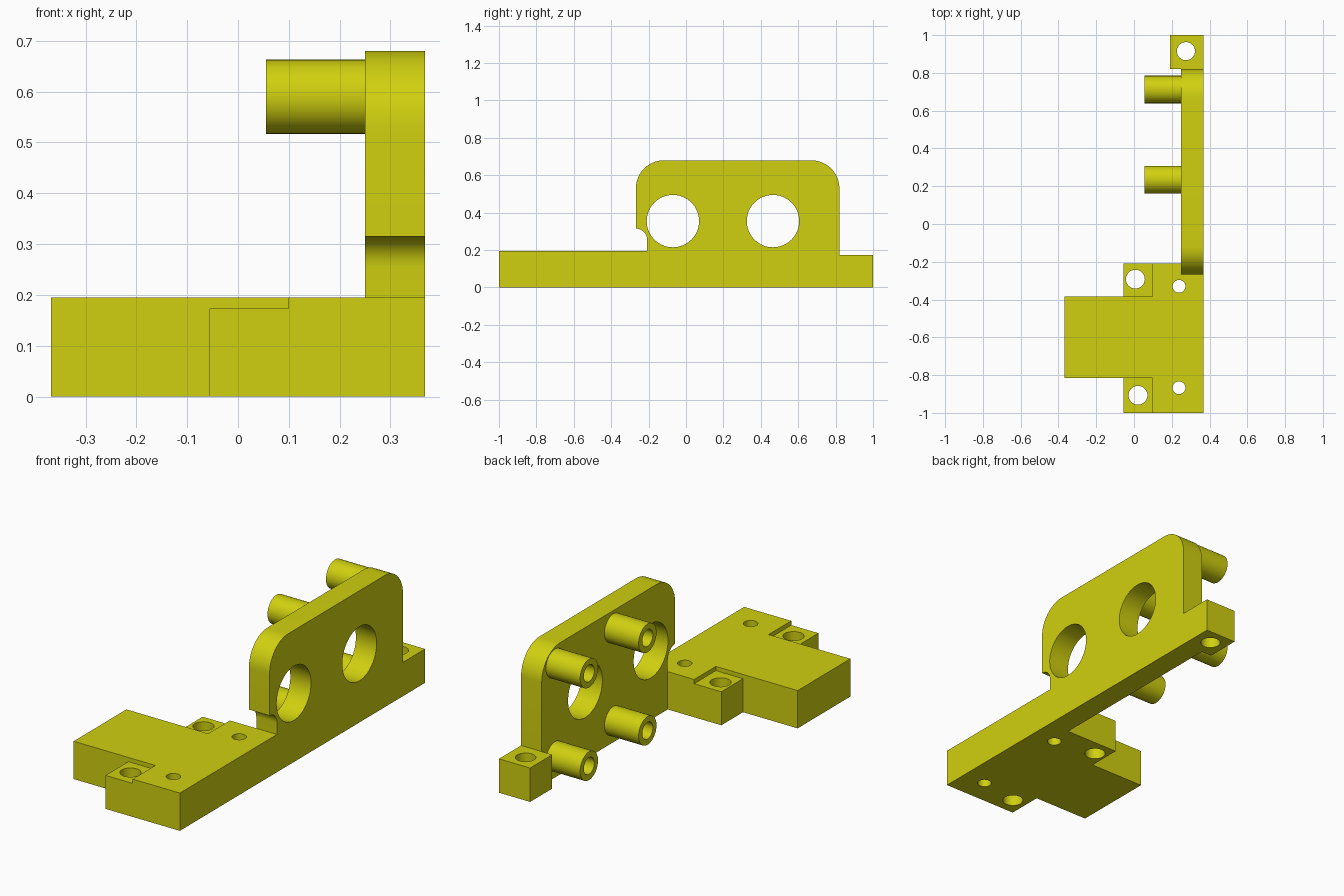
import bpy, bmesh, math
from mathutils import Vector

if "Cube" in bpy.data.objects:
    bpy.data.objects.remove(bpy.data.objects["Cube"])

yellow = bpy.data.materials.new("yellow_plastic")
yellow.diffuse_color = (0.63, 0.63, 0.005, 1)
yellow.use_nodes = True
yellow.node_tree.nodes["Principled BSDF"].inputs["Base Color"].default_value = yellow.diffuse_color


def prism(name, outline, axis, lo, hi):
    """Extrude a 2D outline: along z (points are x, y) or along x (points are y, z)."""
    bm = bmesh.new()
    place = (lambda a, b: (a, b, lo)) if axis == "z" else (lambda a, b: (lo, a, b))
    face = bm.faces.new([bm.verts.new(place(a, b)) for a, b in outline])
    extruded = bmesh.ops.extrude_face_region(bm, geom=[face])["geom"]
    step = Vector((0, 0, hi - lo)) if axis == "z" else Vector((hi - lo, 0, 0))
    bmesh.ops.translate(bm, vec=step, verts=[v for v in extruded if isinstance(v, bmesh.types.BMVert)])
    bmesh.ops.recalc_face_normals(bm, faces=bm.faces)
    mesh = bpy.data.meshes.new(name)
    bm.to_mesh(mesh)
    bm.free()
    mesh.materials.append(yellow)
    obj = bpy.data.objects.new(name, mesh)
    bpy.context.collection.objects.link(obj)
    return obj


def arc(cx, cy, r, start, end, n):
    angles = [math.radians(start + (end - start) * i / n) for i in range(n + 1)]
    return [(cx + r * math.cos(a), cy + r * math.sin(a)) for a in angles]


def rod(name, a, b, r, axis, lo, hi, n=48):
    return prism(name, arc(a, b, r, 0, 360, n)[:-1], axis, lo, hi)


def box(name, x0, x1, y0, y1, z0, z1):
    return prism(name, [(x0, y0), (x1, y0), (x1, y1), (x0, y1)], "z", z0, z1)


def combine(target, tool, operation):
    """Apply a boolean, then drop the tool object."""
    bpy.context.view_layer.objects.active = target
    mod = target.modifiers.new("boolean", "BOOLEAN")
    mod.operation, mod.object, mod.solver = operation, tool, "EXACT"
    bpy.ops.object.modifier_apply(modifier=mod.name)
    bpy.data.objects.remove(tool)


# Upright wall with its long foot, rounded top corners and undercut
bracket = prism("bracket", [(-1, 0), (1, 0), (1, 0.175), (0.82, 0.175)]
                + arc(0.67, 0.53, 0.15, 0, 90, 16)
                + arc(-0.118, 0.53, 0.15, 90, 180, 16)
                + arc(-0.268, 0.255, 0.06, 90, 0, 10)
                + [(-0.208, 0.195), (-1, 0.195)], "x", 0.25, 0.368)

# T-shaped mounting plate and rear tab
plate = prism("mounting_plate", [(0.368, -1), (0.368, -0.208), (-0.056, -0.208), (-0.056, -0.385),
                                 (-0.368, -0.385), (-0.368, -0.815), (-0.056, -0.815), (-0.056, -1)],
              "z", 0, 0.195)
combine(bracket, plate, "UNION")
combine(bracket, box("rear_tab", 0.19, 0.368, 0.82, 1, 0, 0.175), "UNION")

# Lowered screw pads
for y0, y1 in ((-1.1, -0.815), (-0.385, -0.15)):
    combine(bracket, box("pad_cutter", -0.2, 0.099, y0, y1, 0.173, 0.3), "DIFFERENCE")

# Hollow standoffs
PEGS = [(y, z) for y in (0.235, 0.712) for z in (0.112, 0.59)]
for y, z in PEGS:
    combine(bracket, rod("standoff", y, z, 0.073, "x", 0.055, 0.27), "UNION")
for y, z in PEGS:
    combine(bracket, rod("standoff_bore", y, z, 0.043, "x", 0.0, 0.25, 32), "DIFFERENCE")

# Large round windows in the wall
for y in (-0.07, 0.465):
    combine(bracket, rod("window_cutter", y, 0.355, 0.14, "x", 0.2, 0.5, 64), "DIFFERENCE")

# Vertical screw holes
for x, y, r in ((0.007, -0.292, 0.05), (0.021, -0.907, 0.05), (0.275, 0.915, 0.048),
                (0.238, -0.33, 0.034), (0.238, -0.867, 0.034)):
    combine(bracket, rod("screw_hole", x, y, r, "z", -0.1, 0.3, 32), "DIFFERENCE")

# Smooth curves, sharp edges
bpy.ops.object.select_all(action="DESELECT")
bracket.select_set(True)
bpy.context.view_layer.objects.active = bracket
bpy.ops.object.shade_smooth_by_angle(angle=math.radians(30))
